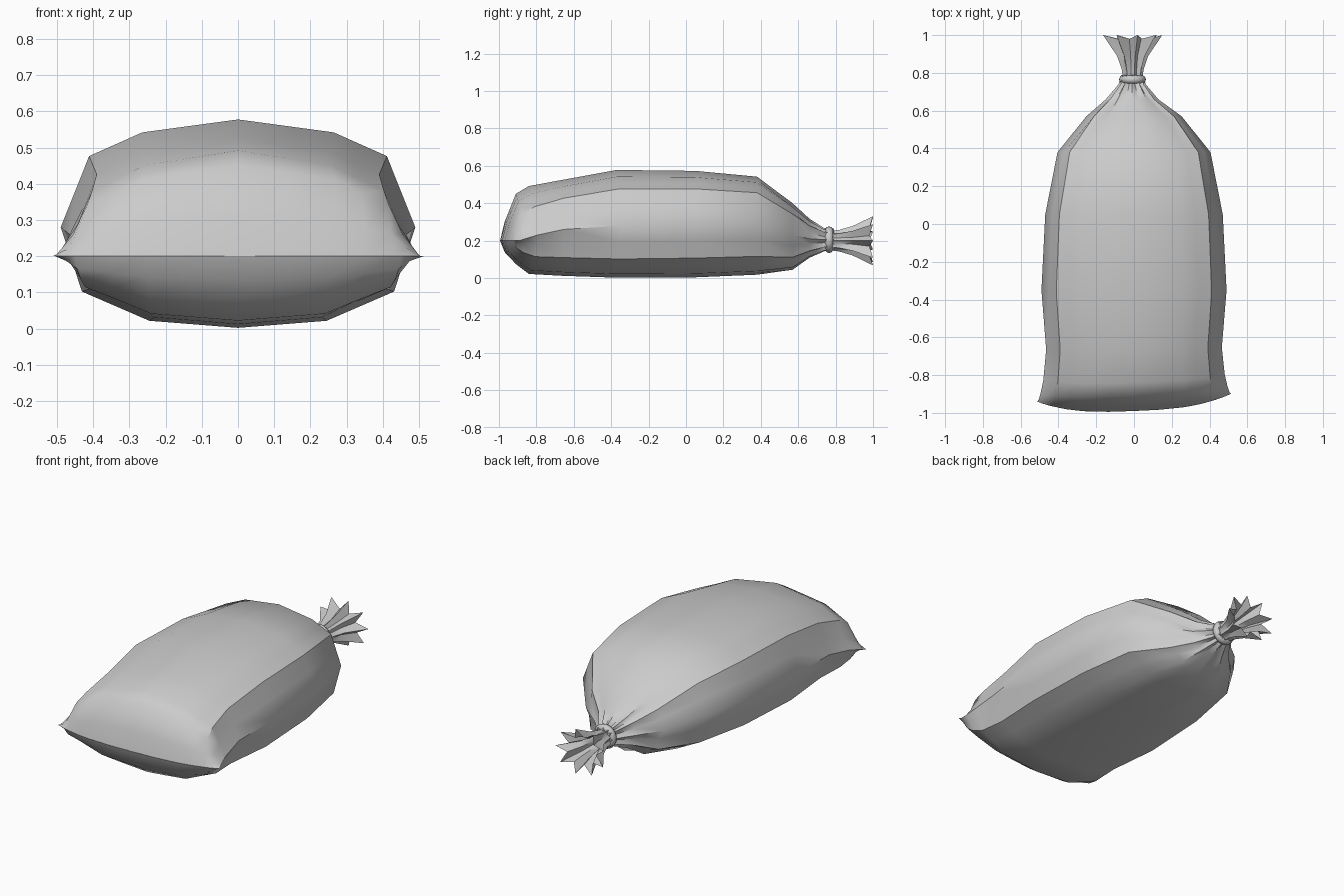
import bpy, bmesh, random
from math import sin, cos, pi

if "Cube" in bpy.data.objects:
    bpy.data.objects.remove(bpy.data.objects["Cube"])

random.seed(4)


def loft(name, rings, angle):
    """Skin closed rings of equal length into one smooth-shaded mesh."""
    bm = bmesh.new()
    vs = [[bm.verts.new(p) for p in ring] for ring in rings]
    n = len(rings[0])
    for a, b in zip(vs, vs[1:]):
        for i in range(n):
            j = (i + 1) % n
            bm.faces.new((a[i], a[j], b[j], b[i]))
    bmesh.ops.remove_doubles(bm, verts=bm.verts, dist=0.0005)
    bmesh.ops.recalc_face_normals(bm, faces=bm.faces)
    me = bpy.data.meshes.new(name)
    bm.to_mesh(me)
    bm.free()
    ob = bpy.data.objects.new(name, me)
    bpy.context.collection.objects.link(ob)
    bpy.ops.object.select_all(action='DESELECT')
    ob.select_set(True)
    bpy.context.view_layer.objects.active = ob
    bpy.ops.object.shade_smooth_by_angle(angle=angle)
    return ob


# Sack cross-section: right half from top to bottom, mirrored, edges halved
half = [(0, 1), (.54, .88), (.84, .66), (1, 0), (.88, -.64), (.5, -.93), (0, -1)]
full = half + [(-x, u) for x, u in half[-2:0:-1]]
section = []
for (x0, u0), (x1, u1) in zip(full, full[1:] + full[:1]):
    section += [(x0, u0), ((x0 + x1) / 2, (u0 + u1) / 2)]

# Stations: y middle, y side, half width, z bottom, z top, z widest, end pinch, pleat
stations = [
    (-.990, -.92, .513, .200, .200, .20, 1, 0),
    (-.965, -.91, .505, .135, .310, .20, 1, 0),
    (-.910, -.88, .495, .075, .450, .21, 1, 0),
    (-.840, -.81, .480, .022, .492, .23, .8, 0),
    (-.660, -.66, .465, .012, .525, .26, .3, 0),
    (-.370, -.35, .490, .002, .578, .28, 0, 0),
    (.050, .05, .470, .004, .573, .29, 0, 0),
    (.380, .38, .405, .018, .542, .29, 0, 0),
    (.570, .57, .245, .050, .395, .23, 0, .03),
    (.660, .66, .130, .115, .310, .21, 0, .07),
    (.740, .74, .064, .150, .260, .205, 0, .12),
    (.790, .79, .052, .155, .258, .205, 0, .12),
]
rings = []
for ym, ys, w, zb, zt, zm, pinch, pleat in stations:
    ring = []
    for i, (x, u) in enumerate(section):
        k = 1 + pleat * (1 if i % 2 == 0 else -1)
        s = abs(u) ** (1 + .4 * pinch)
        z = zm + k * s * ((zt - zm) if u > 0 else (zb - zm))
        y = ym + (ys - ym) * abs(x) ** 3 + .04 * pinch * x * w
        cx = -.01 if y > .6 else 0
        ring.append((cx + x * w * k, y, z))
    rings.append(ring)
loft("sack_body", rings, 0.7)

# Gathered mouth flaring beyond the tie
n = 18
jit = [random.uniform(-.08, .08) for _ in range(n)]
mouth = []
for y, rx, rz, fold in [(.765, .052, .052, .08), (.82, .060, .060, .12),
                        (.89, .085, .082, .17), (.99, .162, .138, .20)]:
    ring = []
    for i in range(n):
        a = 2 * pi * i / n
        k = (1 if i % 2 == 0 else 1 - 2 * fold) + jit[i] * fold * 3
        yy = y + (.01 * (1 if i % 2 == 0 else -1) if y > .95 else 0)
        ring.append((-.008 + rx * k * cos(a), yy, .2 + rz * k * sin(a)))
    mouth.append(ring)
loft("sack_mouth", mouth, 0.8)

# Cord tied around the neck
bpy.ops.mesh.primitive_torus_add(major_radius=.048, minor_radius=.023,
                                 major_segments=24, minor_segments=10,
                                 location=(-.008, .765, .205), rotation=(pi / 2, 0, 0))
bpy.context.object.name = "neck_tie"
bpy.ops.object.shade_smooth_by_angle(angle=1.0)
